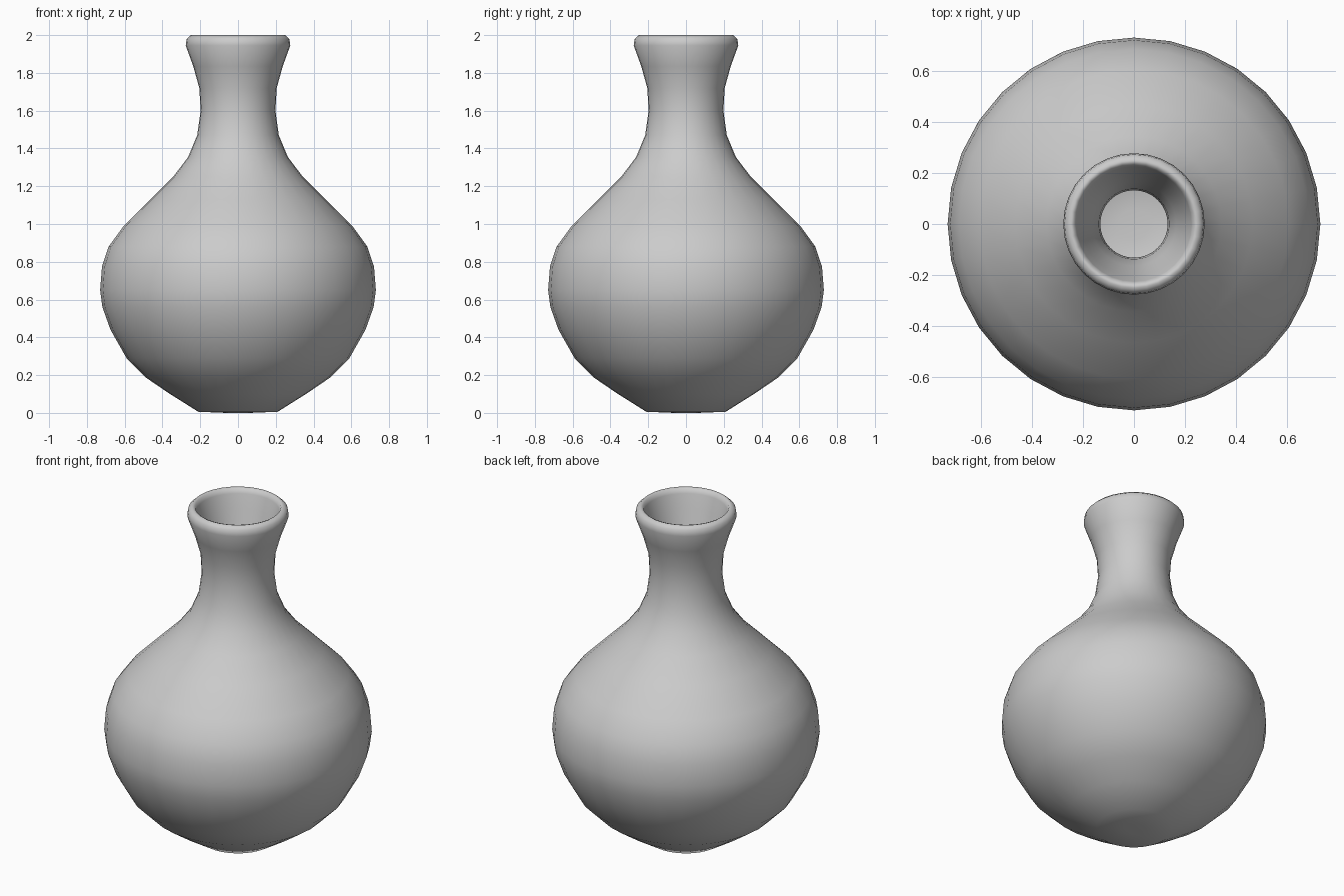
import bpy
import bmesh
from math import cos, sin, tau

cube = bpy.data.objects.get("Cube")
if cube:
    bpy.data.objects.remove(cube, do_unlink=True)

SIDES = 32

clay = bpy.data.materials.new("light grey clay")
clay.use_nodes = True
clay.diffuse_color = (0.6, 0.6, 0.6, 1)
clay.node_tree.nodes["Principled BSDF"].inputs["Base Color"].default_value = (0.6, 0.6, 0.6, 1)

# Outer wall from foot to lip, as radius and height
outer = [(0.06, 0), (0.21, 0.006), (0.36, 0.1), (0.485, 0.185), (0.59, 0.29),
         (0.675, 0.44), (0.718, 0.56), (0.73, 0.65), (0.72, 0.775), (0.685, 0.88),
         (0.605, 0.99), (0.465, 1.13), (0.343, 1.25), (0.264, 1.355), (0.216, 1.47),
         (0.198, 1.6), (0.205, 1.72), (0.237, 1.835), (0.277, 1.945), (0.272, 1.98),
         (0.25, 2)]
# Inner wall from lip down to the floor
inner = [(0.235, 1.995), (0.225, 1.97), (0.205, 1.89), (0.165, 1.77), (0.138, 1.66),
         (0.132, 1.58), (0.15, 1.45), (0.2, 1.33), (0.29, 1.21), (0.415, 1.09),
         (0.55, 0.95), (0.63, 0.84), (0.66, 0.65), (0.61, 0.46), (0.53, 0.33),
         (0.43, 0.23), (0.19, 0.08), (0.06, 0.07)]


def lathe(name, profile, material):
    """Spin a profile around z and cap both ends."""
    bm = bmesh.new()
    rings = [[bm.verts.new((r * cos(tau * i / SIDES), r * sin(tau * i / SIDES), z))
              for i in range(SIDES)] for r, z in profile]
    for low, high in zip(rings, rings[1:]):
        for i in range(SIDES):
            j = (i + 1) % SIDES
            bm.faces.new((low[i], low[j], high[j], high[i]))
    bm.faces.new(rings[0][::-1])
    bm.faces.new(rings[-1])
    for face in bm.faces:
        face.smooth = True
    mesh = bpy.data.meshes.new(name)
    bm.to_mesh(mesh)
    bm.free()
    mesh.materials.append(material)
    obj = bpy.data.objects.new(name, mesh)
    bpy.context.collection.objects.link(obj)
    return obj


lathe("vase", outer + inner, clay)
